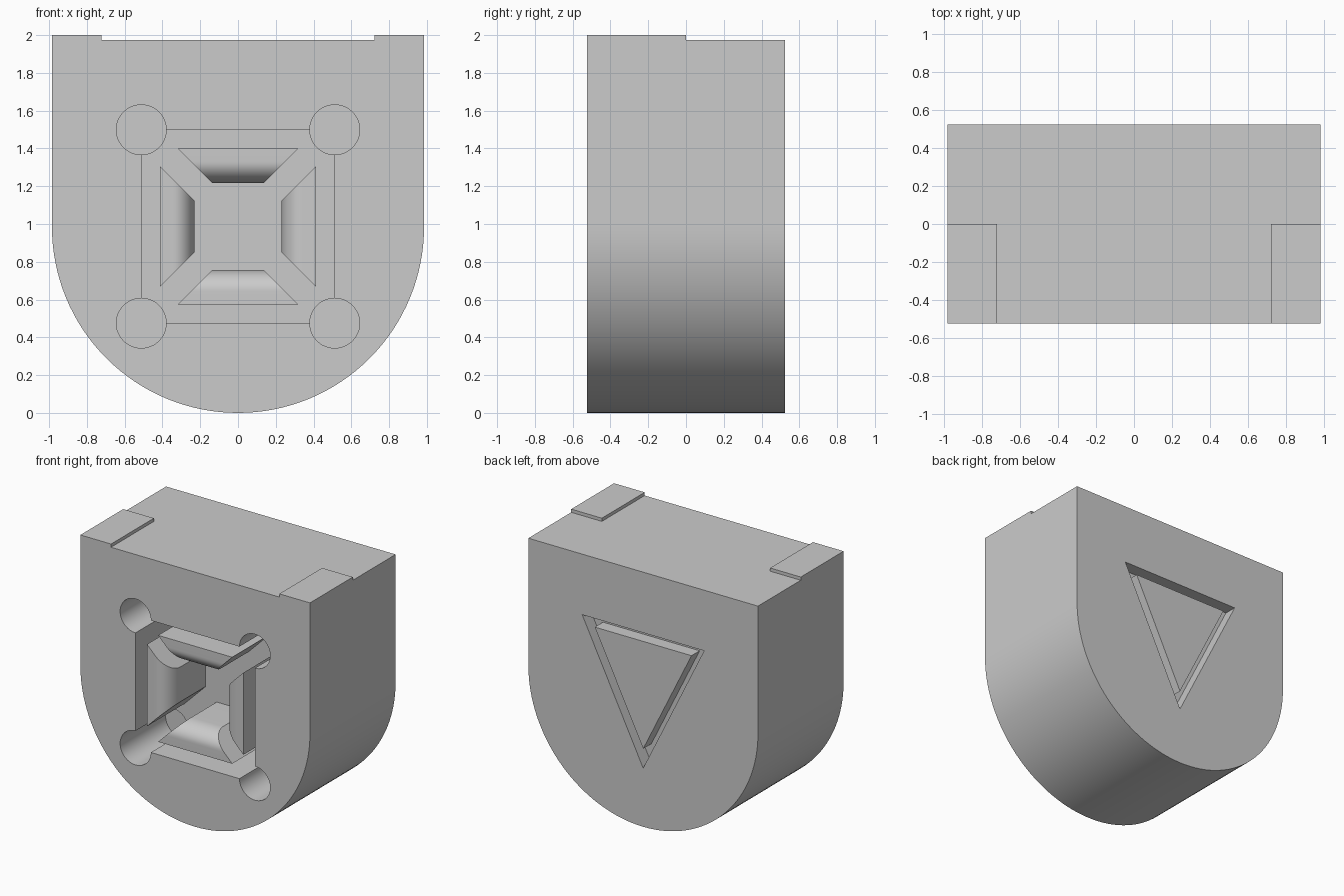
import bpy, bmesh, math

old = bpy.data.objects.get("Cube")
if old:
    bpy.data.objects.remove(old, do_unlink=True)

HALF_W, HALF_D, TOP, TAB_TOP = 0.985, 0.525, 1.975, 2.0
MID_Z = 0.987          # centre of the arch and of the front recess
POCKET = 0.457         # depth of the front recess

grey = bpy.data.materials.new("plain grey")
grey.use_nodes = True
grey.diffuse_color = (0.6, 0.6, 0.6, 1)
grey.node_tree.nodes["Principled BSDF"].inputs["Base Color"].default_value = (0.6, 0.6, 0.6, 1)


def make_object(name, bm):
    bmesh.ops.recalc_face_normals(bm, faces=bm.faces)
    mesh = bpy.data.meshes.new(name)
    bm.to_mesh(mesh)
    bm.free()
    mesh.materials.append(grey)
    obj = bpy.data.objects.new(name, mesh)
    bpy.context.collection.objects.link(obj)
    return obj


def prism(name, outline, y0, y1):
    """Extrude an (x, z) outline from y0 to y1."""
    bm = bmesh.new()
    face = bm.faces.new([bm.verts.new((x, y0, z)) for x, z in outline])
    out = bmesh.ops.extrude_face_region(bm, geom=[face])["geom"]
    verts = [v for v in out if isinstance(v, bmesh.types.BMVert)]
    bmesh.ops.translate(bm, verts=verts, vec=(0, y1 - y0, 0))
    return make_object(name, bm)


def arc(cx, cz, r, start, end, n):
    steps = [start + (end - start) * i / n for i in range(n + 1)]
    return [(cx + r * math.cos(a), cz + r * math.sin(a)) for a in steps]


def rect(x0, x1, z0, z1):
    return [(x0, z0), (x1, z0), (x1, z1), (x0, z1)]


def activate(obj):
    bpy.ops.object.select_all(action='DESELECT')
    obj.select_set(True)
    bpy.context.view_layer.objects.active = obj


def cut(target, cutter):
    activate(target)
    mod = target.modifiers.new("cut", 'BOOLEAN')
    mod.operation = 'DIFFERENCE'
    mod.solver = 'EXACT'
    mod.object = cutter
    bpy.ops.object.modifier_apply(modifier=mod.name)
    bpy.data.objects.remove(cutter, do_unlink=True)


# Arched block, with a raised tab at each end of its flat top
TAB_X = 0.722
outline = arc(0, HALF_W, HALF_W, math.pi, 2 * math.pi, 64)
outline += [(HALF_W, TAB_TOP), (TAB_X, TAB_TOP), (TAB_X, TOP),
            (-TAB_X, TOP), (-TAB_X, TAB_TOP), (-HALF_W, TAB_TOP)]
body = prism("arched_block", outline, -HALF_D, HALF_D)
for s in (-1, 1):
    x0, x1 = sorted((s * (TAB_X - 0.1), s * 1.1))
    cut(body, prism("tab_cutter", rect(x0, x1, TOP, 2.2), 0, 0.7))

# Square front recess with a round hole at each corner
R = 0.512
cut(body, prism("recess_cutter", rect(-R, R, MID_Z - R, MID_Z + R), -0.7, -HALF_D + POCKET))
for sx in (-1, 1):
    for sz in (-1, 1):
        circle = arc(sx * R, MID_Z + sz * R, 0.132, 0, 2 * math.pi, 48)[:-1]
        cut(body, prism("hole_cutter", circle, -0.7, -HALF_D + POCKET + 0.1))


# Triangular groove in the back, around a flush island
def triangle(inset):
    half, top, bottom = 0.523, 1.505, 0.455
    apex = math.atan2(half, top - bottom)
    z_top, z_bottom = top - inset, bottom + inset / math.sin(apex)
    w = (z_top - z_bottom) * math.tan(apex)
    return [(-w, z_top), (0, z_bottom), (w, z_top)]


GROOVE = 0.1
cut(body, prism("groove_cutter", triangle(0), HALF_D - GROOVE, 0.7))
prism("back_triangle", triangle(0.067), HALF_D - GROOVE - 0.02, HALF_D)

# Four mitred blocks in the recess, rounded on their inner front edge
OUTER, INNER, GAP = 0.413, 0.23, 0.095
ROUND_W, ROUND_D = 0.115, 0.15
profile = [(OUTER, POCKET + 0.02), (OUTER, 0)]
for i in range(13):
    a = math.pi / 2 * i / 12
    profile.append((INNER + ROUND_W * (1 - math.sin(a)), ROUND_D * (1 - math.cos(a))))
profile.append((INNER, POCKET + 0.02))

for k, side in enumerate(("top", "left", "bottom", "right")):
    c, s = math.cos(k * math.pi / 2), math.sin(k * math.pi / 2)
    bm = bmesh.new()
    ends = []
    for sign in (-1, 1):
        loop = []
        for r, d in profile:
            u = sign * (r - GAP)
            loop.append(bm.verts.new((u * c + r * s, -HALF_D + d, MID_Z + r * c - u * s)))
        bm.faces.new(loop)
        ends.append(loop)
    n = len(profile)
    for i in range(n):
        j = (i + 1) % n
        bm.faces.new((ends[0][i], ends[0][j], ends[1][j], ends[1][i]))
    make_object(side + "_recess_block", bm)

# Smooth the curves, keep the corners sharp
for obj in bpy.context.collection.objects:
    if obj.type == 'MESH' and grey.name in obj.data.materials:
        activate(obj)
        bpy.ops.object.shade_smooth_by_angle(angle=math.radians(30))
